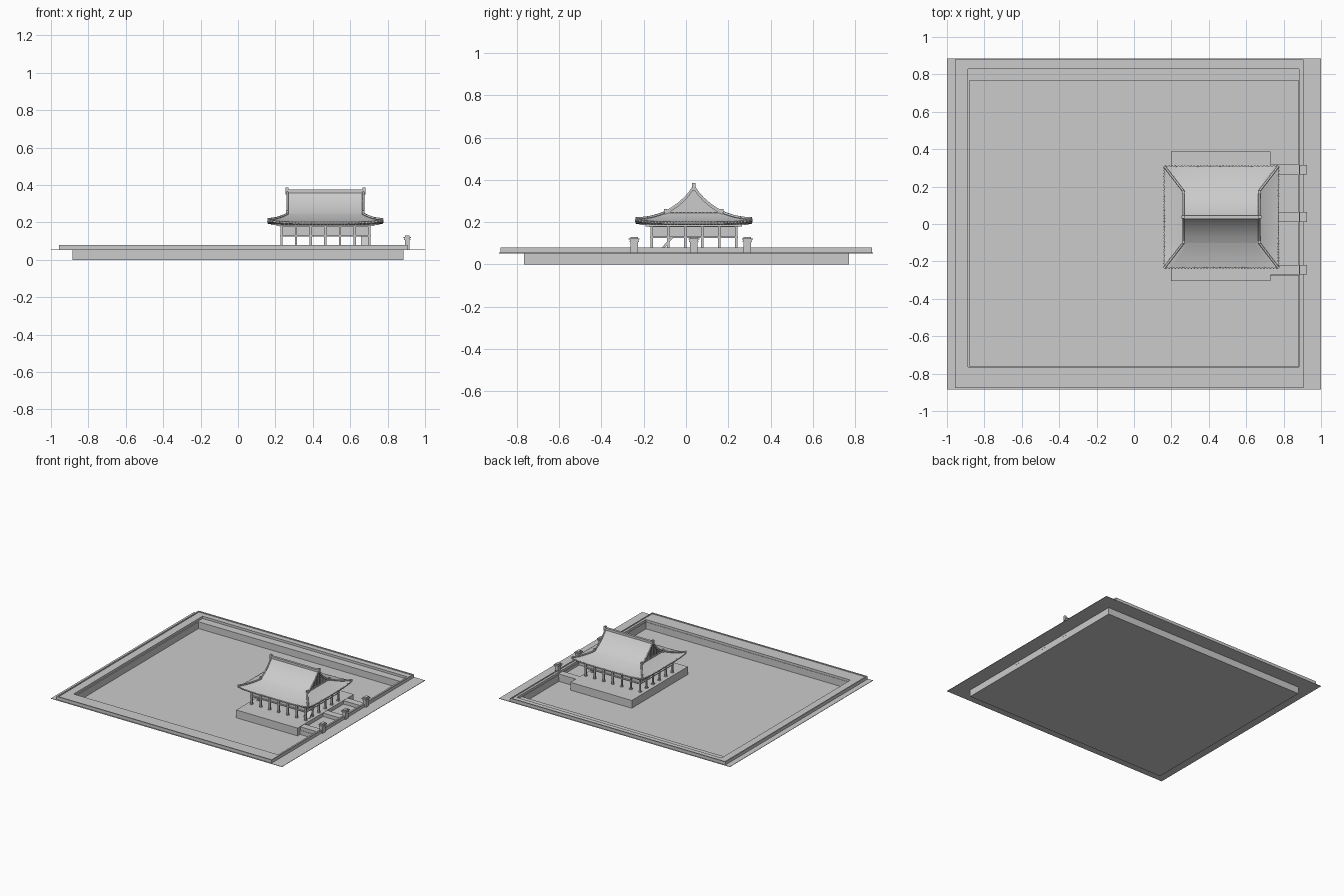
import bpy, bmesh, math
from mathutils import Vector

if "Cube" in bpy.data.objects:
    bpy.data.objects.remove(bpy.data.objects["Cube"])

CX, CY = 0.467, 0.037          # centre of the hall


def make(name, verts, faces, smooth=False):
    me = bpy.data.meshes.new(name)
    me.from_pydata(verts, [], faces)
    bm = bmesh.new()
    bm.from_mesh(me)
    bmesh.ops.recalc_face_normals(bm, faces=bm.faces)
    bm.to_mesh(me)
    bm.free()
    ob = bpy.data.objects.new(name, me)
    bpy.context.collection.objects.link(ob)
    if smooth:
        bpy.ops.object.select_all(action='DESELECT')
        bpy.context.view_layer.objects.active = ob
        ob.select_set(True)
        bpy.ops.object.shade_smooth_by_angle(angle=math.radians(35))
    return ob


BOX = [(0, 1, 3, 2), (4, 6, 7, 5), (0, 4, 5, 1), (2, 3, 7, 6), (0, 2, 6, 4), (1, 5, 7, 3)]


def boxes(name, items):
    """One object from many boxes given as (x0, x1, y0, y1, z0, z1)."""
    vs, fs = [], []
    for b in items:
        n = len(vs)
        vs += [(x, y, z) for x in b[:2] for y in b[2:4] for z in b[4:]]
        fs += [tuple(n + i for i in f) for f in BOX]
    return make(name, vs, fs)


def cbox(x, y, hx, hy, z0, z1):
    return (x - hx, x + hx, y - hy, y + hy, z0, z1)


def frame(name, o, i, z0, z1):
    """Rectangular ring between outer and inner (x0, x1, y0, y1)."""
    vs = []
    for r, z in ((o, z0), (o, z1), (i, z1), (i, z0)):
        vs += [(r[0], r[2], z), (r[1], r[2], z), (r[1], r[3], z), (r[0], r[3], z)]
    fs = [(a * 4 + k, a * 4 + (k + 1) % 4, ((a + 1) % 4) * 4 + (k + 1) % 4, ((a + 1) % 4) * 4 + k)
          for a in range(4) for k in range(4)]
    return make(name, vs, fs)


def tube(name, pts, r):
    cu = bpy.data.curves.new(name, 'CURVE')
    cu.dimensions = '3D'
    cu.bevel_depth, cu.bevel_resolution, cu.use_fill_caps = r, 1, True
    for path in pts:
        s = cu.splines.new('POLY')
        s.points.add(len(path) - 1)
        for p, c in zip(s.points, path):
            p.co = (*c, 1)
    ob = bpy.data.objects.new(name, cu)
    bpy.context.collection.objects.link(ob)
    return ob


# sunken court: surrounding ground, basin walls, floor, raised walk and kerb
frame("ground_sheet", (-1, 1, -.885, .885), (-.88, .88, -.762, .768), .053, .056)
frame("basin_wall", (-.884, .884, -.766, .772), (-.88, .88, -.762, .768), 0, .055)
boxes("basin_floor", [(-.882, .882, -.764, .77, 0, .003)])
frame("raised_walk", (-.955, .905, -.876, .878), (-.888, .883, -.765, .83), .056, .074)
frame("walk_kerb", (-.957, .907, -.878, .88), (-.948, .9, -.869, .871), .056, .08)

# hall terrace, landing and three bridges with lantern piers
boxes("terrace", [(.198, .73, -.305, .388, 0, .064)])
boxes("landing", [(.73, .882, -.275, .315, 0, .035)])
piers = [-.245, .037, .29]
boxes("bridges", [(.73, .885, y - .027, y + .027, .035, .062) for y in piers])
boxes("gate_piers", [b for y in piers for b in (
    cbox(.905, y, .013, .018, .056, .108), cbox(.905, y, .017, .022, .106, .112),
    cbox(.905, y, .02, .026, .117, .123), cbox(.905, y, .014, .02, .112, .117),
    cbox(.905, y, .012, .018, .123, .13))])

# stilts around the perimeter
HX, HY = .235, .2
xs = [CX - HX + 2 * HX * i / 6 for i in range(7)]
ys = [CY - HY + 2 * HY * i / 5 for i in range(6)]
ring = [(x, y) for x in xs for y in ys if x in (xs[0], xs[-1]) or y in (ys[0], ys[-1])]
boxes("stilts", [cbox(x, y, .006, .006, .064, .135) for x, y in ring])
boxes("stilt_bases", [cbox(x, y, .009, .009, .064, .07) for x, y in ring])

# raised hall body, posts and beams
boxes("hall_body", [cbox(CX, CY, HX - .004, HY - .004, .128, .186)])
boxes("hall_posts", [cbox(x, y, .006, .006, .13, .186) for x, y in ring])
frame("floor_beam", (CX - .243, CX + .243, CY - .208, CY + .208),
      (CX - .225, CX + .225, CY - .19, CY + .19), .126, .132)
frame("top_beam", (CX - .245, CX + .245, CY - .21, CY + .21),
      (CX - .225, CX + .225, CY - .19, CY + .19), .178, .188)

# sloping stairs under the hall
make("stairs", [(x, CY + y, z) for x in (CX + .19, CX + .24) for y, z in
                ((-.165, .064), (-.15, .064), (-.095, .13), (-.108, .13))],
     [(0, 1, 2, 3), (7, 6, 5, 4), (0, 4, 5, 1), (1, 5, 6, 2), (2, 6, 7, 3), (3, 7, 4, 0)])

# brackets and rafters below the eaves
N = 30
raf = []
for s in (-1, 1):
    for i in range(N):
        t = -1 + 2 * (i + .5) / N
        raf.append((CX + t * .285 - .004, CX + t * .285 + .004,
                    *sorted((CY + s * .2, CY + s * .258)), .186, .194))
        raf.append((*sorted((CX + s * .235, CX + s * .29)),
                    CY + t * .25 - .0035, CY + t * .25 + .0035, .186, .194))
boxes("rafters", raf)
boxes("bracket_plate", [cbox(CX, CY, .262, .228, .18, .188)])


# lower hipped roof skirt with upturned corners
def skirt(u, t, side):
    """u: 0 gable to 1 eave, t: -1..1 along the side."""
    hx, hy = .2 + .106 * u, .135 + .138 * u
    z = .244 - .06 * u + .018 * u * u + .013 * u * u * abs(t) ** 5
    x, y = [(t * hx, -hy), (hx, t * hy), (-t * hx, hy), (-hx, -t * hy)][side]
    return (CX + x, CY + y, z)


M, K = 16, 6
cols = [(s, -1 + 2 * j / M) for s in range(4) for j in range(M)]
vs = [skirt(i / K, t, s) for i in range(K + 1) for s, t in cols]
n = len(cols)
fs = [(i * n + j, i * n + (j + 1) % n, (i + 1) * n + (j + 1) % n, (i + 1) * n + j)
      for i in range(K) for j in range(n)]
m = len(vs)
vs += [(x, y, z - .01) for x, y, z in vs[-n:]]          # eave edge and soffit
vs += [(CX + (x - CX) * .75, CY + (y - CY) * .75, .19) for x, y, z in vs[-n:]]
fs += [(a + j, a + (j + 1) % n, b + (j + 1) % n, b + j)
       for a, b in ((m - n, m), (m, m + n)) for j in range(n)]
make("roof_skirt", vs, fs, True)

# upper gabled roof, concave profile run along x
prof = [(0, .366), (.02, .337), (.045, .309), (.075, .283), (.105, .262), (.138, .244)]
line = [(-y, z) for y, z in prof[:0:-1]] + prof
gx = .208
P = len(line)
vs = [(CX + x, CY + y, z - d) for d in (0, .009) for x in (-gx, gx) for y, z in line]
fs = []
for k in range(P - 1):
    fs += [(k, k + 1, P + k + 1, P + k), (2 * P + k, 3 * P + k, 3 * P + k + 1, 2 * P + k + 1),
           (k, 2 * P + k, 2 * P + k + 1, k + 1),
           (P + k, P + k + 1, 3 * P + k + 1, 3 * P + k)]
make("gable_roof", vs, fs, True)

# gable end walls with upright slats
for s in (-1, 1):
    make("gable_wall", [(CX + s * .192, CY + y, z - .006) for y, z in line] +
         [(CX + s * .192, CY + y, .236) for y in (.138, -.138)], [tuple(range(P + 2))])
slats = []
for s in (-1, 1):
    for i in range(-5, 6):
        y = i * .018
        top = .35 - 1.15 * abs(y) + 2.2 * y * y
        slats.append(cbox(CX + s * .194, CY + y, .004, .003, .24, top))
    slats.append(cbox(CX + s * .196, CY, .005, .125, .24, .248))
boxes("gable_slats", slats)

# main ridge with end ornaments
boxes("main_ridge", [cbox(CX, CY, .208, .007, .358, .373), cbox(CX, CY, .21, .009, .371, .376)] +
      [cbox(CX + s * .206, CY, .008, .008, .35, .386) for s in (-1, 1)])

# descending ridges, hip ridges and their end ornaments
sgn = [(a, b) for a in (-1, 1) for b in (-1, 1)]
tube("gable_ridges", [[(CX + a * .203, CY + b * y, z + .003) for y, z in prof] for a, b in sgn], .006)
hip = [skirt(i / K, 1, 0) for i in range(K + 1)]
tube("hip_ridges", [[(CX + a * (x - CX), CY + b * (CY - y), z + .004) for x, y, z in hip]
                    for a, b in sgn], .006)
boxes("ridge_ornaments", [c for a, b in sgn for c in (
    cbox(CX + a * .203, CY + b * .134, .007, .007, .245, .263),
    cbox(CX + a * .27, CY + b * .226, .006, .006, .205, .226),
    cbox(CX + a * .3, CY + b * .266, .006, .006, .203, .221))])

# round tile ends along the eaves
ends = []
for s in range(4):
    for j in range(36):
        t = -1 + 2 * (j + .5) / 36
        p, q = Vector(skirt(.96, t, s)), Vector(skirt(1.015, t, s))
        off = Vector((0, 0, -.003))
        ends.append([tuple(p + off), tuple(q + off)])
tube("eave_tiles", ends, .0045)
